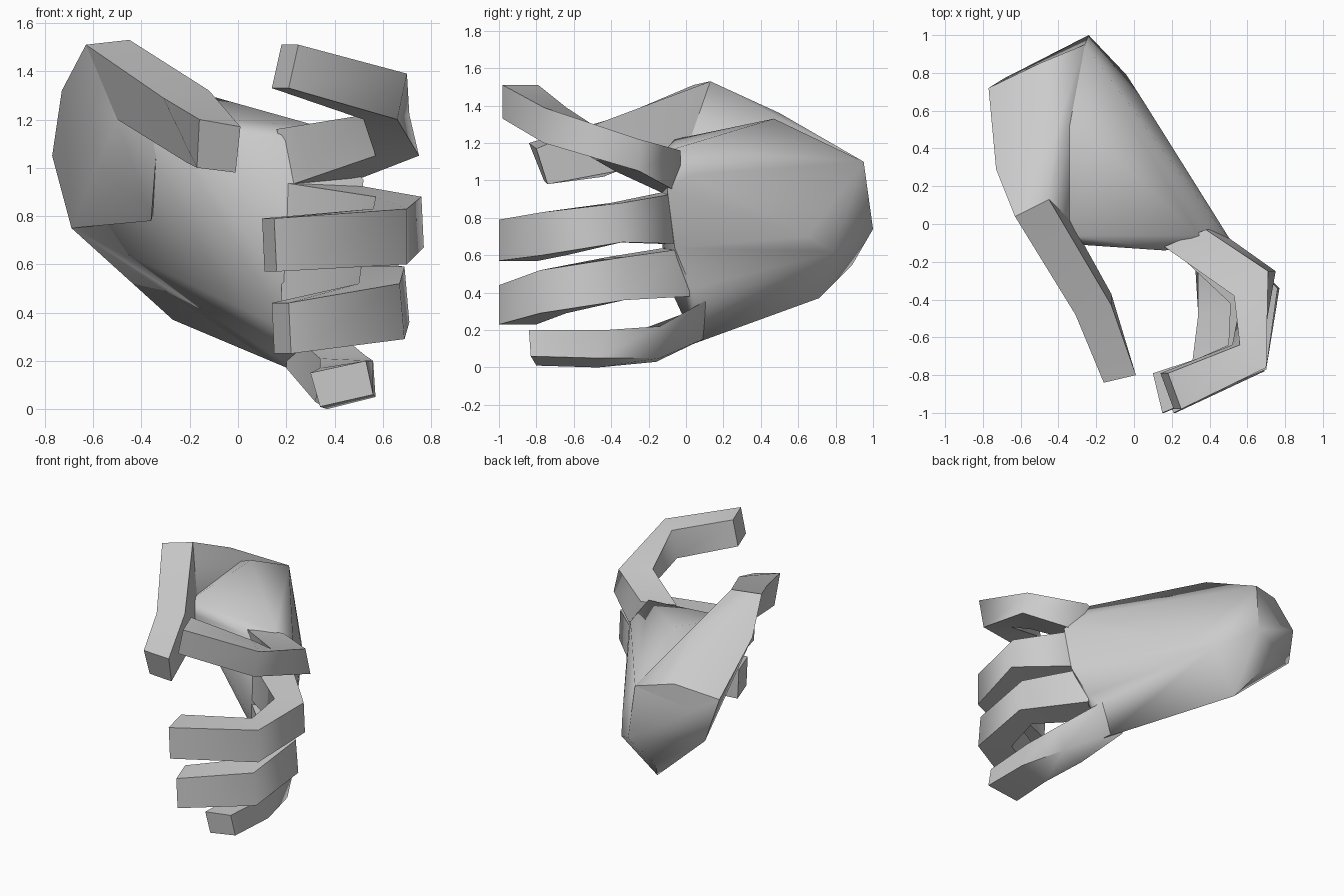
import bpy, bmesh, math


def finish(name, bm, angle):
    bmesh.ops.recalc_face_normals(bm, faces=bm.faces[:])
    mesh = bpy.data.meshes.new(name)
    bm.to_mesh(mesh)
    bm.free()
    ob = bpy.data.objects.new(name, mesh)
    bpy.context.collection.objects.link(ob)
    bpy.ops.object.select_all(action='DESELECT')
    ob.select_set(True)
    bpy.context.view_layer.objects.active = ob
    bpy.ops.object.shade_smooth_by_angle(angle=math.radians(angle))
    return ob


def hull(name, points):
    """Faceted solid wrapped around a few control points."""
    bm = bmesh.new()
    for p in points:
        bm.verts.new(p)
    bmesh.ops.convex_hull(bm, input=bm.verts[:])
    loose = [v for v in bm.verts if not v.link_faces]
    bmesh.ops.delete(bm, geom=loose, context='VERTS')
    return finish(name, bm, 50)


def loft(name, rings):
    """Four-sided tube through a chain of rings, capped at both ends."""
    bm = bmesh.new()
    loops = [[bm.verts.new(p) for p in ring] for ring in rings]
    for a, b in zip(loops, loops[1:]):
        for i in range(4):
            j = (i + 1) % 4
            bm.faces.new((a[i], a[j], b[j], b[i]))
    bm.faces.new(loops[0])
    bm.faces.new(loops[-1])
    return finish(name, bm, 72)


def finger(name, joints):
    """Each joint: inner xy, outer xy, low z, high z, sideways shift of the low edge."""
    loft(name, [[(*i, hi), (*o, hi), (o[0] + dx, o[1], lo), (i[0] + dx, i[1], lo)]
                for i, o, lo, hi, dx in joints])


# Six corners of the flat wrist cut
W_TOP, W_BACK, W_LOW = (-0.26, 0.95, 1.10), (-0.24, 1.0, 0.74), (-0.38, 0.89, 0.55)
W_SIDE, W_OUT, W_MID = (-0.69, 0.77, 0.75), (-0.77, 0.72, 1.05), (-0.50, 0.85, 1.14)
WRIST = [W_TOP, W_BACK, W_LOW, W_SIDE, W_OUT]

# Palm: heel, back of the hand, web triangle and finger webs
hull("palm", WRIST + [
    (-0.27, 0.71, 0.37), (-0.04, 0.79, 0.62), (0.05, 0.65, 0.70),
    (-0.23, 0.47, 1.33), (-0.33, -0.06, 1.22), (0.34, -0.06, 1.17),
    (-0.28, -0.11, 1.15), (0.16, -0.14, 1.13), (0.21, -0.12, 0.50), (0.20, -0.04, 0.33),
    (0.42, 0.03, 1.03), (0.52, -0.10, 0.95), (0.49, -0.06, 0.64),
    (0.42, 0.03, 0.42), (0.10, 0.26, 0.22), (0.30, 0.05, 0.13), (0.38, 0.08, 0.35)])

# Fleshy base of the thumb
thumb_root = [(-0.45, 0.13, 1.53), (-0.63, 0.04, 1.51), (-0.50, 0.0, 1.20), (-0.38, 0.10, 1.20)]
hull("thumb_base", thumb_root + [W_TOP, W_MID, W_OUT, W_SIDE,
     (-0.41, 0.50, 1.36), (-0.73, 0.29, 1.32), (-0.36, 0.23, 0.78), (-0.33, -0.03, 1.18)])

# Thumb
loft("thumb", [thumb_root,
     [(-0.12, -0.43, 1.32), (-0.31, -0.48, 1.29), (-0.21, -0.44, 1.02), (-0.12, -0.37, 1.05)],
     [(0.01, -0.80, 1.17), (-0.16, -0.84, 1.20), (-0.17, -0.76, 1.00), (-0.01, -0.74, 0.98)]])

# Curled fingers: root, knuckle, middle joint, tip
finger("index_finger", [((0.16, -0.12), (0.38, -0.03), 0.93, 1.16, 0.06),
                        ((0.53, -0.38), (0.71, -0.25), 1.05, 1.22, 0.04),
                        ((0.56, -0.64), (0.70, -0.76), 1.20, 1.39, -0.04),
                        ((0.18, -0.79), (0.25, -0.98), 1.33, 1.51, -0.04)])
finger("middle_finger", [((0.18, -0.11), (0.42, 0.0), 0.66, 0.94, 0.0),
                         ((0.57, -0.40), (0.76, -0.34), 0.67, 0.88, 0.01),
                         ((0.56, -0.64), (0.70, -0.77), 0.60, 0.83, 0.0),
                         ((0.10, -0.79), (0.15, -1.00), 0.57, 0.79, 0.01)])
finger("ring_finger", [((0.18, -0.11), (0.41, 0.02), 0.38, 0.64, 0.0),
                       ((0.51, -0.42), (0.69, -0.33), 0.36, 0.59, 0.02),
                       ((0.50, -0.64), (0.67, -0.78), 0.29, 0.52, 0.02),
                       ((0.14, -0.80), (0.21, -1.00), 0.23, 0.44, 0.01)])

# Little finger, straighter and tilted
loft("little_finger", [
    [(0.20, 0.10, 0.33), (0.36, 0.11, 0.36), (0.28, 0.09, 0.15), (0.20, 0.12, 0.17)],
    [(0.34, -0.22, 0.21), (0.53, -0.14, 0.22), (0.49, -0.14, 0.05), (0.32, -0.16, 0.03)],
    [(0.34, -0.48, 0.17), (0.56, -0.43, 0.20), (0.57, -0.47, 0.05), (0.37, -0.47, 0.0)],
    [(0.30, -0.80, 0.15), (0.53, -0.84, 0.20), (0.56, -0.83, 0.06), (0.34, -0.80, 0.01)]])
